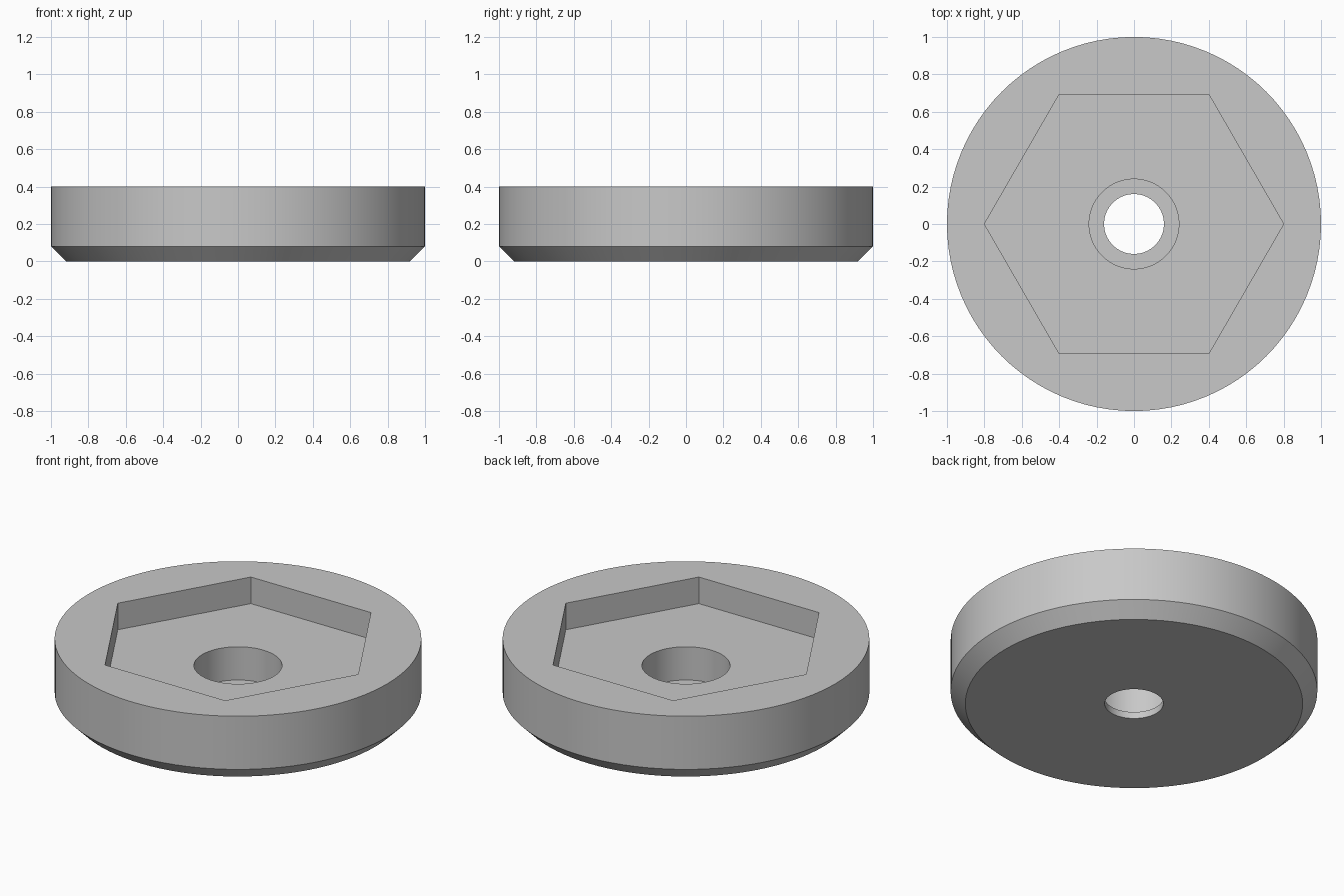
import bpy
import bmesh
import math

SEGMENTS = 96

cube = bpy.data.objects.get("Cube")
if cube:
    bpy.data.objects.remove(cube, do_unlink=True)

# Plain grey finish
grey = bpy.data.materials.new("light_grey")
grey.use_nodes = True
colour = (0.58, 0.58, 0.58, 1.0)
grey.diffuse_color = colour
grey.node_tree.nodes["Principled BSDF"].inputs["Base Color"].default_value = colour


def circle(radius, angle):
    return radius


def hexagon(radius, angle):
    """Distance to the hexagon's outline, with a corner on the x axis."""
    sector = math.pi / 3
    return radius * math.cos(sector / 2) / math.cos(angle % sector - sector / 2)


# Closed section: chamfered rim, hexagonal pocket, counterbore, through hole
section = [
    (circle, 0.92, 0.0),
    (circle, 1.0, 0.08),
    (circle, 1.0, 0.40),
    (hexagon, 0.80, 0.40),
    (hexagon, 0.80, 0.24),
    (circle, 0.24, 0.24),
    (circle, 0.24, 0.04),
    (circle, 0.16, 0.04),
    (circle, 0.16, 0.0),
]

bm = bmesh.new()
rings = []
for shape, radius, z in section:
    ring = []
    for i in range(SEGMENTS):
        a = math.tau * i / SEGMENTS
        r = shape(radius, a)
        ring.append(bm.verts.new((r * math.cos(a), r * math.sin(a), z)))
    rings.append(ring)

# Join each ring to the next, and the last back to the first
for k, lower in enumerate(rings):
    upper = rings[(k + 1) % len(rings)]
    for i in range(SEGMENTS):
        j = (i + 1) % SEGMENTS
        bm.faces.new((lower[i], lower[j], upper[j], upper[i]))
bmesh.ops.recalc_face_normals(bm, faces=bm.faces)

mesh = bpy.data.meshes.new("hex_pocket_disc")
bm.to_mesh(mesh)
bm.free()
mesh.materials.append(grey)
disc = bpy.data.objects.new("hex_pocket_disc", mesh)
bpy.context.collection.objects.link(disc)

# Smooth round walls, crisp edges
bpy.ops.object.select_all(action="DESELECT")
disc.select_set(True)
bpy.context.view_layer.objects.active = disc
bpy.ops.object.shade_smooth_by_angle(angle=math.radians(30))
